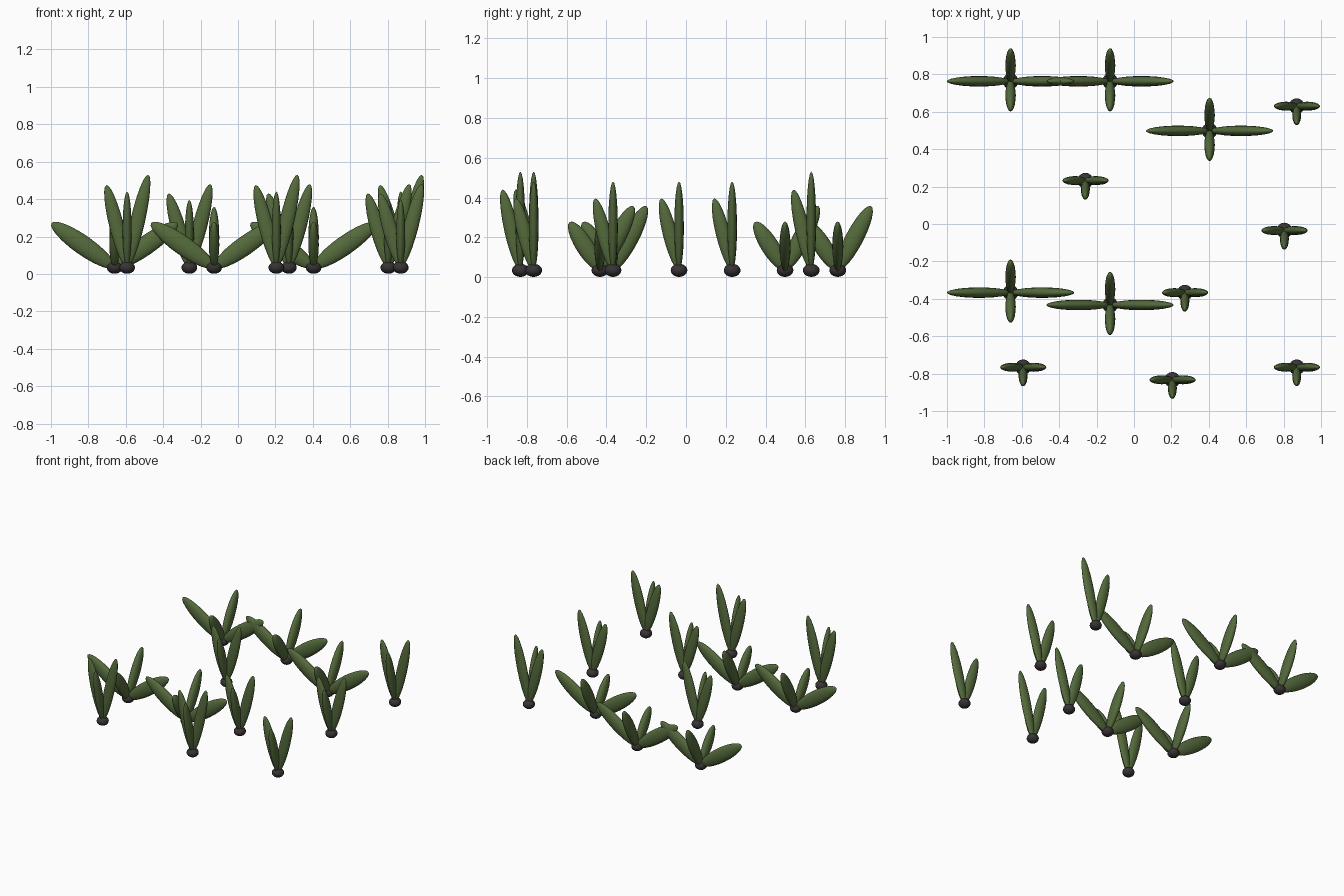
import bpy
from mathutils import Vector, Matrix

if "Cube" in bpy.data.objects:
    bpy.data.objects.remove(bpy.data.objects["Cube"])


def material(name, rgb):
    m = bpy.data.materials.new(name)
    m.diffuse_color = (*rgb, 1)
    m.use_nodes = True
    m.node_tree.nodes["Principled BSDF"].inputs["Base Color"].default_value = m.diffuse_color
    return m


GREEN = material("leaf_green", (0.09, 0.145, 0.045))
DARK = material("root_dark", (0.04, 0.033, 0.035))


def ellipsoid(name, matrix, mat, segments=16, rings=12):
    bpy.ops.mesh.primitive_uv_sphere_add(segments=segments, ring_count=rings, radius=1)
    ob = bpy.context.object
    ob.name = name
    ob.data.transform(matrix)
    ob.data.materials.append(mat)
    bpy.ops.object.shade_smooth()
    return ob


def leaf(name, origin, tip, breadth, thickness):
    """Flattened ellipsoid from the root to the tip, broad in its leaning plane."""
    base, tip = Vector((0, 0, 0.035)), Vector(tip)
    along = (tip - base).normalized()
    side = along.cross(Vector((0, 0, 1))).normalized()
    across = side.cross(along)
    rot = Matrix((across, side, along)).transposed().to_4x4()
    size = Matrix.Diagonal((breadth, thickness, (tip - base).length / 2, 1))
    ellipsoid(name, Matrix.Translation(origin + (base + tip) / 2) @ rot @ size, GREEN)


def plant(kind, x, y, leaves, thickness):
    origin = Vector((x, y, 0))
    # rounded root clump
    ellipsoid(kind + "_root", Matrix.Translation((x, y, 0.034))
              @ Matrix.Diagonal((0.042, 0.042, 0.033, 1)), DARK)
    for label, tip, breadth in leaves:
        leaf(f"{kind}_{label}_leaf", origin, tip, breadth, thickness)


# low spreading plants with four leaves
SPREAD = [("left", (-0.337, 0, 0.272), 0.052), ("right", (0.337, 0, 0.272), 0.052),
          ("back", (0, 0.168, 0.357), 0.045), ("front", (0, -0.152, 0.277), 0.045)]
for x, y in [(-0.66, 0.763), (-0.128, 0.763), (0.404, 0.498), (-0.66, -0.367), (-0.128, -0.433)]:
    plant("spreading_plant", x, y, SPREAD, 0.028)

# upright plants with three leaves, in two heights
for x, y, right, left, front in [
        (0.87, 0.63, 0.53, 0.475, 0.44), (-0.593, -0.766, 0.53, 0.475, 0.44),
        (0.205, -0.833, 0.53, 0.475, 0.44), (-0.26, 0.232, 0.48, 0.43, 0.395),
        (0.804, -0.035, 0.48, 0.43, 0.395), (0.272, -0.367, 0.48, 0.43, 0.395),
        (0.87, -0.766, 0.48, 0.43, 0.395)]:
    plant("upright_plant", x, y, [("right", (0.113, 0, right), 0.039),
                                  ("left", (-0.111, 0, left), 0.039),
                                  ("front", (0, -0.09, front), 0.036)], 0.024)
